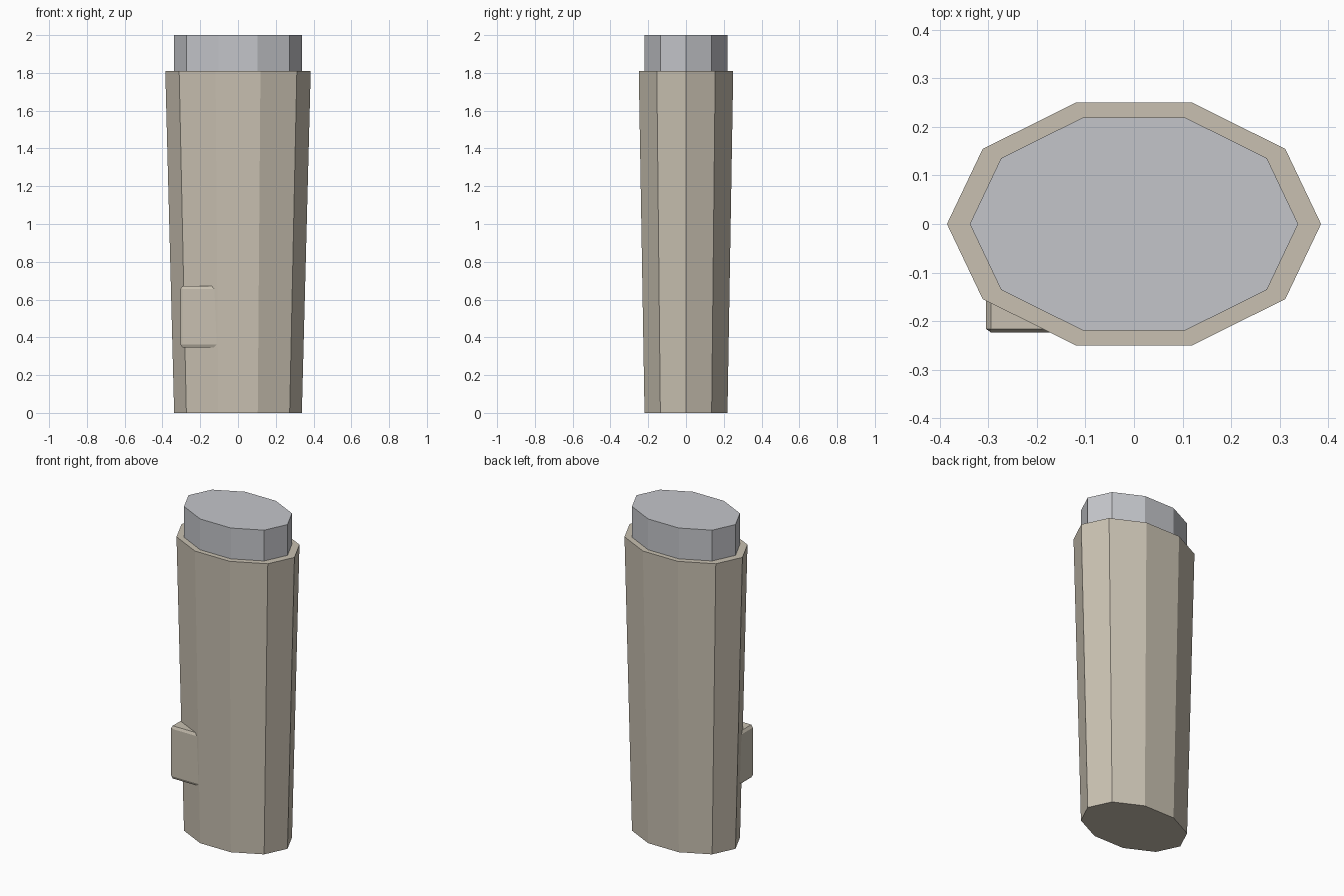
import bpy
import bmesh
from mathutils import Matrix

old = bpy.data.objects.get("Cube")
if old:
    bpy.data.objects.remove(old, do_unlink=True)


def make_material(name, rgb):
    mat = bpy.data.materials.new(name)
    mat.use_nodes = True
    mat.diffuse_color = (*rgb, 1)
    mat.node_tree.nodes["Principled BSDF"].inputs["Base Color"].default_value = (*rgb, 1)
    return mat


def add_object(name, bm, mat):
    bmesh.ops.recalc_face_normals(bm, faces=bm.faces)
    mesh = bpy.data.meshes.new(name)
    bm.to_mesh(mesh)
    bm.free()
    mesh.materials.append(mat)
    obj = bpy.data.objects.new(name, mesh)
    bpy.context.collection.objects.link(obj)
    return obj


def oval_column(name, z_low, z_high, r_low, r_high, mat, flatten=0.683):
    """Ten-sided tapered column, flattened front to back, a corner on each side."""
    bm = bmesh.new()
    bmesh.ops.create_cone(bm, cap_ends=True, segments=10, radius1=r_low,
                          radius2=r_high, depth=z_high - z_low)
    # the cone may start its ring on either axis, so turn a corner onto x
    if max(v.co.x for v in bm.verts) < max(v.co.y for v in bm.verts):
        bmesh.ops.rotate(bm, verts=bm.verts, matrix=Matrix.Rotation(1.5707963, 3, 'Z'))
    bmesh.ops.scale(bm, verts=bm.verts, vec=(1, flatten, 1))
    bmesh.ops.translate(bm, verts=bm.verts, vec=(0, 0, (z_low + z_high) / 2))
    return add_object(name, bm, mat)


def bevelled_box(name, low, high, bevel, mat):
    """Box whose bevel stretches along with its height."""
    size = [b - a for a, b in zip(low, high)]
    middle = [(a + b) / 2 for a, b in zip(low, high)]
    bm = bmesh.new()
    bmesh.ops.create_cube(bm, size=1)
    bmesh.ops.bevel(bm, geom=bm.edges[:], offset=bevel, segments=1,
                    affect='EDGES', profile=0.5)
    bmesh.ops.scale(bm, verts=bm.verts, vec=size)
    bmesh.ops.translate(bm, verts=bm.verts, vec=middle)
    return add_object(name, bm, mat)


beige = make_material("warm beige", (0.58, 0.53, 0.44))
grey = make_material("cool grey", (0.55, 0.56, 0.59))

# Tapered body and the straight end cap on top of it
oval_column("body", 0, 1.81, 0.338, 0.385, beige)
oval_column("end_cap", 1.80, 2, 0.338, 0.338, grey)

# Small button on the front right facet, sunk into the body
bevelled_box("side_button", (-0.305, -0.223, 0.347), (-0.10, -0.08, 0.672), 0.05, beige)
